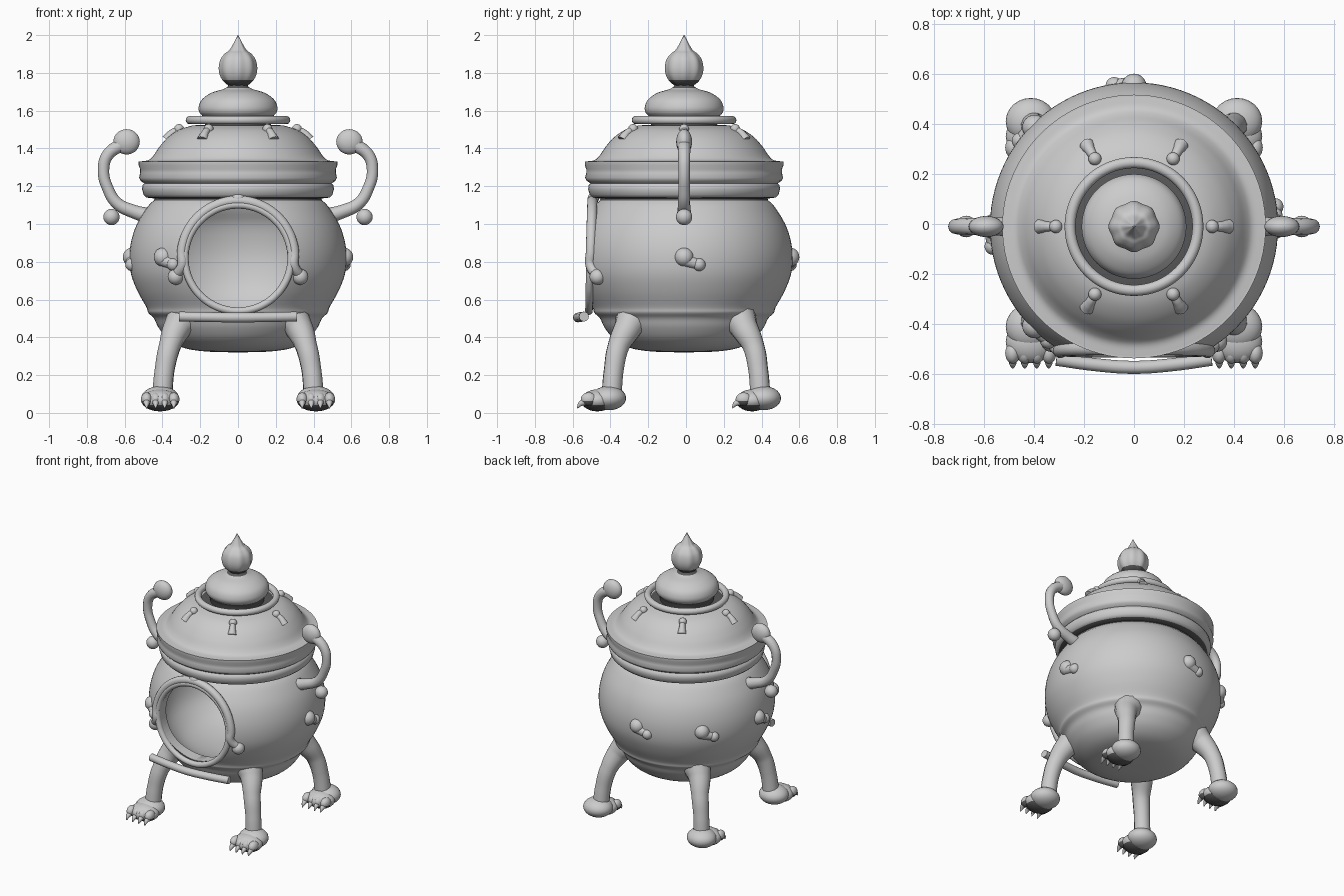
import bpy
from math import sin, cos, pi, sqrt, radians
from mathutils import Vector

cube = bpy.data.objects.get("Cube")
if cube:
    bpy.data.objects.remove(cube)


def material(name, value):
    mat = bpy.data.materials.new(name)
    mat.use_nodes = True
    mat.diffuse_color = (value, value, value, 1)
    bsdf = mat.node_tree.nodes["Principled BSDF"]
    bsdf.inputs["Base Color"].default_value = (value, value, value, 1)
    bsdf.inputs["Roughness"].default_value = 0.7
    return mat


grey = material("light_grey", 0.6)
dark = material("dark_grey", 0.1)
AXIS_Y = -0.01  # pot axis sits slightly forward


def finish(obj, name, angle=50):
    obj.name = name
    obj.data.materials.clear()
    obj.data.materials.append(grey)
    bpy.ops.object.select_all(action="DESELECT")
    obj.select_set(True)
    bpy.context.view_layer.objects.active = obj
    bpy.ops.object.shade_smooth_by_angle(angle=radians(angle))
    return obj


def darken(obj, rule):
    """Dark colour on faces whose local centre meets the rule."""
    obj.data.materials.append(dark)
    for face in obj.data.polygons:
        if rule(face.center):
            face.material_index = 1


def smooth_path(pts, steps=4):
    """Catmull-Rom resampling of a profile."""
    p = [Vector(q) for q in pts]
    p = [2 * p[0] - p[1]] + p + [2 * p[-1] - p[-2]]
    out = []
    for a, b, c, d in zip(p, p[1:], p[2:], p[3:]):
        for i in range(steps):
            t = i / steps
            out.append(0.5 * (2 * b + (c - a) * t + (2 * a - 5 * b + 4 * c - d) * t * t
                              + (3 * b - a - 3 * c + d) * t ** 3))
    return out + [p[-2]]


def lathe(name, profile, sides=96, lobes=0, depth=0.0, closed=False):
    """Spin (radius, z) points round z; lobes flute the surface."""
    n = len(profile)
    verts, faces = [], []
    for r, z in profile:
        for i in range(sides):
            a = 2 * pi * i / sides
            k = max(r, 0.0005) * (1 + depth * cos(lobes * a))
            verts.append((k * cos(a), k * sin(a), z))
    for j in range(n if closed else n - 1):
        m = (j + 1) % n
        for i in range(sides):
            k = (i + 1) % sides
            faces.append((j * sides + i, j * sides + k, m * sides + k, m * sides + i))
    if not closed:
        faces.append(tuple(reversed(range(sides))))
        faces.append(tuple(range((n - 1) * sides, n * sides)))
    mesh = bpy.data.meshes.new(name)
    mesh.from_pydata(verts, [], faces)
    obj = bpy.data.objects.new(name, mesh)
    obj.location.y = AXIS_Y
    bpy.context.collection.objects.link(obj)
    return finish(obj, name)


def ball(name, loc, size):
    bpy.ops.mesh.primitive_uv_sphere_add(segments=24, ring_count=14, location=loc)
    obj = bpy.context.object
    obj.scale = size if isinstance(size, tuple) else (size, size, size)
    return finish(obj, name)


def tube(name, pts, radii, cyclic=False):
    """Round tube through points with a radius at each."""
    data = bpy.data.curves.new(name, "CURVE")
    data.dimensions = "3D"
    data.bevel_depth = 1
    data.bevel_resolution = 4
    data.resolution_u = 8
    data.use_fill_caps = True
    spline = data.splines.new("BEZIER")
    spline.bezier_points.add(len(pts) - 1)
    spline.use_cyclic_u = cyclic
    for bp, p, r in zip(spline.bezier_points, pts, radii):
        bp.co, bp.radius = p, r
        bp.handle_left_type = bp.handle_right_type = "AUTO"
    obj = bpy.data.objects.new(name, data)
    bpy.context.collection.objects.link(obj)
    bpy.ops.object.select_all(action="DESELECT")
    obj.select_set(True)
    bpy.context.view_layer.objects.active = obj
    bpy.ops.object.convert(target="MESH")
    return finish(bpy.context.object, name)


def polar(a, r, z):
    return (r * cos(a), r * sin(a) + AXIS_Y, z)


# Hollow round pot with a stepped base
outer = [(0.001, 0.32), (0.17, 0.325), (0.29, 0.345), (0.37, 0.39), (0.42, 0.45), (0.445, 0.5),
         (0.475, 0.53), (0.485, 0.56), (0.53, 0.64), (0.565, 0.73), (0.575, 0.82),
         (0.565, 0.91), (0.535, 1.0), (0.48, 1.09), (0.44, 1.13)]
inner = [(0.40, 1.13), (0.43, 1.07), (0.48, 0.98), (0.505, 0.82), (0.475, 0.66), (0.4, 0.56),
         (0.3, 0.5), (0.15, 0.465), (0.001, 0.46)]
pot = lathe("pot_body", smooth_path(outer) + smooth_path(inner), closed=True)

# Round fire opening in the front
bpy.ops.mesh.primitive_cylinder_add(vertices=72, radius=0.265, depth=0.5,
                                    location=(0, -0.55, 0.82), rotation=(pi / 2, 0, 0))
cutter = bpy.context.object
cutter.hide_render = True
bpy.context.view_layer.objects.active = pot
cut = pot.modifiers.new("opening", "BOOLEAN")
cut.object, cut.operation, cut.solver = cutter, "DIFFERENCE", "EXACT"
bpy.ops.object.modifier_apply(modifier=cut.name)
bpy.data.objects.remove(cutter)
finish(pot, "pot_body", 40)


def on_front(x, z, lift=0.0):
    return (x, AXIS_Y - sqrt(0.572 ** 2 - x * x - (z - 0.81) ** 2) - lift, z)


# Opening lip and the arch over it with knobbed ends
lip = [2 * pi * i / 24 for i in range(24)]
tube("opening_lip", [on_front(0.281 * cos(a), 0.82 + 0.281 * sin(a)) for a in lip], [0.02] * 24, True)
arc = [radians(-8 + 196 * i / 16) for i in range(17)]
path = [on_front(0.298 * cos(a), 0.825 + 0.298 * sin(a), 0.007) for a in arc]
path = [on_front(0.33, 0.725)] + path + [on_front(-0.33, 0.725)]
tube("opening_arch", path, [0.027] * len(path))
ball("arch_crest", on_front(0, 1.135, 0.01), (0.04, 0.03, 0.03))
for s in (1, -1):
    ball("arch_knob", on_front(s * 0.33, 0.72), 0.042)

# Collar with a dark groove under it
collar = lathe("collar", [(0.40, 1.1), (0.452, 1.102), (0.442, 1.135), (0.485, 1.14), (0.5, 1.155),
                          (0.508, 1.185), (0.505, 1.205), (0.495, 1.215), (0.515, 1.228), (0.524, 1.245),
                          (0.518, 1.27), (0.518, 1.29), (0.526, 1.31), (0.526, 1.33), (0.44, 1.333)])
darken(collar, lambda c: c.z < 1.138)

# Domed lid, dark recess, ring, knob and finial
dome = smooth_path([(0.518, 1.331), (0.475, 1.338), (0.448, 1.362), (0.415, 1.41), (0.37, 1.46),
                    (0.31, 1.5), (0.24, 1.522)])
lid = lathe("lid_dome", dome + [Vector((0.18, 1.525))])
darken(lid, lambda c: c.z > 1.522)
bpy.ops.mesh.primitive_torus_add(major_radius=0.255, minor_radius=0.022, major_segments=80,
                                 minor_segments=14, location=(0, AXIS_Y, 1.55))
finish(bpy.context.object, "lid_ring")
base = lathe("lid_knob_base", smooth_path([(0.17, 1.5), (0.185, 1.565), (0.204, 1.59), (0.208, 1.62),
                                           (0.19, 1.66), (0.14, 1.695), (0.075, 1.715), (0.05, 1.735),
                                           (0.06, 1.755)]))
darken(base, lambda c: c.z < 1.575 or c.z > 1.722)
finial = lathe("lid_finial", smooth_path([(0.045, 1.73), (0.075, 1.755), (0.094, 1.79), (0.099, 1.83),
                                          (0.09, 1.872), (0.067, 1.903), (0.045, 1.92), (0.024, 1.955),
                                          (0.002, 2.0)]), lobes=8, depth=0.03)
darken(finial, lambda c: c.z < 1.762)

# Six small hooks round the lid
for i in range(6):
    a = i * pi / 3
    tube("lid_hook", [polar(a, 0.375, 1.445), polar(a, 0.35, 1.48), polar(a, 0.315, 1.5)],
         [0.03, 0.02, 0.017])
    ball("lid_hook_knob", polar(a, 0.312, 1.503), 0.026)

# Studs on the pot sides and back
for degrees in (0, 90, 135, 180, 225):
    a = radians(degrees)
    ball("stud_large", polar(a, 0.56, 0.825), 0.05)
    ball("stud_small", polar(a + 0.14, 0.568, 0.785), 0.034)
    tube("stud_link", [polar(a, 0.565, 0.81), polar(a + 0.14, 0.565, 0.785)], [0.034, 0.028])

# Side handles: curled arm, end ball and hanging bead
for s in (1, -1):
    arm = [(0.46, 1.04), (0.55, 1.065), (0.64, 1.11), (0.69, 1.19), (0.712, 1.28), (0.69, 1.365), (0.6, 1.43)]
    tube("handle_arm", [(s * x, AXIS_Y, z) for x, z in arm], [0.042, 0.036, 0.032, 0.03, 0.03, 0.032, 0.036])
    ball("handle_ball", (s * 0.59, AXIS_Y, 1.435), (0.07, 0.042, 0.067))
    ball("handle_bead", (s * 0.67, AXIS_Y, 1.037), 0.043)

# Front bar under the opening
tube("front_bar", [(-0.31, -0.54, 0.51), (-0.15, -0.562, 0.507), (0, -0.572, 0.505),
                   (0.15, -0.562, 0.507), (0.31, -0.54, 0.51)], [0.026] * 5)

# Four bowed legs; every paw points forward, with dark soles
for sx in (1, -1):
    for sy in (1, -1):
        leg = [(0.285, 0.28, 0.5), (0.322, 0.308, 0.45), (0.362, 0.358, 0.35), (0.388, 0.382, 0.23),
               (0.402, 0.395, 0.08)]
        tube("leg", [(sx * x, sy * y, z) for x, y, z in leg], [0.095, 0.075, 0.058, 0.053, 0.054])
        cx, cy = sx * 0.412, sy * 0.41
        ball("paw_heel", (cx, cy, 0.078), (0.1, 0.093, 0.064))
        pad = ball("paw_pad", (cx, cy - 0.06, 0.066), (0.1, 0.085, 0.058))
        darken(pad, lambda c: c.z < -0.4)
        for t in (-1.5, -0.5, 0.5, 1.5):
            x = cx + t * 0.048
            toe = ball("toe", (x, cy - 0.105, 0.072), (0.03, 0.042, 0.036))
            darken(toe, lambda c: c.z < -0.3)
            tube("claw", [(x, cy - 0.125, 0.06), (x, cy - 0.148, 0.048), (x, cy - 0.165, 0.025)],
                 [0.02, 0.014, 0.003])
